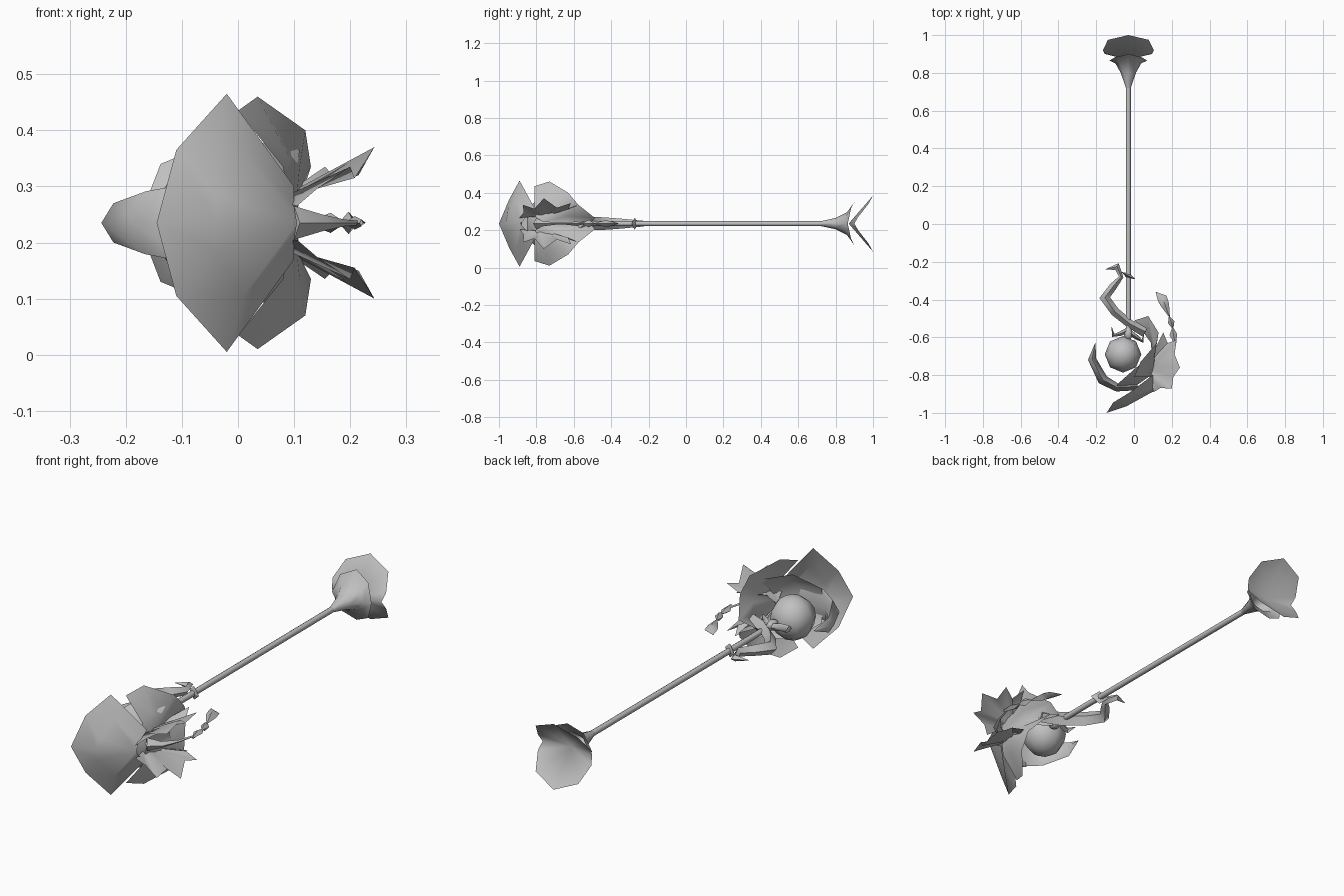
import bpy, bmesh, math
from mathutils import Vector

cube = bpy.data.objects.get("Cube")
if cube:
    bpy.data.objects.remove(cube)

MID = 0.235      # height of the symmetry plane
SHAFT_X = -0.03

grey = bpy.data.materials.new("plain grey")
grey.use_nodes = True
GREY = (0.53, 0.53, 0.53, 1)
grey.diffuse_color = GREY
grey.node_tree.nodes["Principled BSDF"].inputs["Base Color"].default_value = GREY


def finish(name, bm, angle=60, normals=False):
    bmesh.ops.remove_doubles(bm, verts=bm.verts, dist=0.0005)
    if normals:
        bmesh.ops.recalc_face_normals(bm, faces=bm.faces)
    mesh = bpy.data.meshes.new(name)
    bm.to_mesh(mesh)
    bm.free()
    mesh.materials.append(grey)
    ob = bpy.data.objects.new(name, mesh)
    bpy.context.collection.objects.link(ob)
    bpy.ops.object.select_all(action='DESELECT')
    ob.select_set(True)
    bpy.context.view_layer.objects.active = ob
    bpy.ops.object.shade_smooth_by_angle(angle=math.radians(angle))


def skin(bm, rings, closed):
    """Bridge rows of points with quads."""
    rows = [[bm.verts.new(p) for p in r] for r in rings]
    n = len(rows[0])
    for a, b in zip(rows, rows[1:]):
        for i in range(n if closed else n - 1):
            j = (i + 1) % n
            bm.faces.new((a[i], a[j], b[j], b[i]))
    return rows


def sheet(name, rings, closed=False):
    """Thin surface whose first row may collapse to a point."""
    bm = bmesh.new()
    skin(bm, rings, closed)
    bmesh.ops.dissolve_degenerate(bm, dist=0.0002, edges=bm.edges)
    finish(name, bm)


def mirrored(row):
    """Complete a half row, given from midline to edge, across the symmetry plane."""
    return ([(x, y, MID - z) for x, y, z in row[:0:-1]]
            + [(x, y, MID + z) for x, y, z in row])


def petal(name, base, inner, outer):
    root = [(base[0], base[1], MID)] * (2 * len(outer) - 1)
    sheet(name, [root, mirrored(inner), mirrored(outer)])


def horn(name, path):
    """Diamond-section tapering sweep in the symmetry plane: x, y, half width, half height."""
    bm = bmesh.new()
    rings = []
    for i, (x, y, w, h) in enumerate(path):
        a, b = path[max(i - 1, 0)], path[min(i + 1, len(path) - 1)]
        side = Vector((a[1] - b[1], b[0] - a[0], 0)).normalized() * w
        c, up = Vector((x, y, MID)), Vector((0, 0, h))
        rings.append([c + side, c + up, c - side, c - up])
    rows = skin(bm, rings, True)
    for r in (rows[0], rows[-1]):
        bm.faces.new(r)
    finish(name, bm, 60, True)


def turned(name, profile, sides=8):
    """Rings along the shaft axis: y, x radius, z radius, side setback."""
    bm = bmesh.new()
    angles = [2 * math.pi * k / sides for k in range(sides)]
    skin(bm, [[(SHAFT_X + rx * math.cos(t), y - back * math.cos(t) ** 2,
                MID + rz * math.sin(t)) for t in angles]
              for y, rx, rz, back in profile], True)
    finish(name, bm, 60, True)


# Shaft with a small knob at the head
turned("shaft", [(-0.6, .013, .013, 0), (0.74, .013, .013, 0)])
turned("head_knob", [(-0.62, .001, .001, 0), (-0.6, .02, .02, 0),
                     (-0.575, .024, .024, 0), (-0.55, .013, .013, 0)], 6)

# Flared skirt and folded blade at the foot
turned("foot_skirt", [(0.72, .013, .013, 0), (0.8, .04, .03, 0),
                      (0.86, .068, .06, .01), (0.9, .1, .115, .035)])
quarter = [(.125, .9, 0), (.135, .92, .035), (.108, .975, .105)]
upper = ([(SHAFT_X + w, y, z) for w, y, z in quarter] + [(SHAFT_X, 1.0, .15)]
         + [(SHAFT_X - w, y, z) for w, y, z in quarter[::-1]])
rim = ([(x, y, MID + z) for x, y, z in upper]
       + [(x, y, MID - z) for x, y, z in upper[-2:0:-1]])
sheet("foot_blade", [[(SHAFT_X, .87, MID)] * len(rim), rim], True)

# Orb
bm = bmesh.new()
bmesh.ops.create_uvsphere(bm, u_segments=8, v_segments=8, radius=0.097)
bmesh.ops.translate(bm, verts=bm.verts, vec=(-0.058, -0.69, MID))
finish("orb", bm)

# Large shell petals around the orb
petal("front_petal", (.105, -.885),
      [(-.04, -.965, 0), (-.04, -.955, .05), (.01, -.91, .13), (.1, -.86, .03)],
      [(-.145, -1.0, 0), (-.11, -.945, .13), (-.02, -.89, .23), (.1, -.8, .065)])
petal("back_petal", (.1, -.8),
      [(.09, -.63, 0), (.11, -.64, .04), (.115, -.66, .07), (.11, -.7, .1),
       (.09, -.75, .12), (.08, -.81, .1)],
      [(.005, -.51, 0), (.075, -.487, .03), (.13, -.575, .1), (.12, -.63, .165),
       (.035, -.73, .225), (.0, -.81, .2)])
petal("inner_petal", (.09, -.8),
      [(.0, -.86, 0), (.02, -.85, .06), (.07, -.8, .1), (.1, -.74, .07)],
      [(-.09, -.87, 0), (-.09, -.85, .08), (.0, -.77, .15), (.11, -.68, .13)])

# Frilled pair of wings on the outer side
frill = [(.105, -.89, .03), (.14, -.868, .06), (.2, -.872, .1), (.208, -.81, .08),
         (.243, -.76, .135), (.215, -.69, .085), (.225, -.615, .11), (.178, -.63, .075),
         (.155, -.575, .1)]
creases = [(.075 + .25 * (x - .1), -.76 + .3 * (y + .76), .03 + .25 * z) for x, y, z in frill]
for side, label in ((1, "upper"), (-1, "lower")):
    lift = [[(x, y, MID + side * z) for x, y, z in row] for row in (creases, frill)]
    sheet(label + "_frill", [[(.07, -.76, MID)] * len(frill)] + lift)

# Curved claws and tendrils
horn("side_claw", [(.02, -.86, .02, .08), (-.09, -.865, .022, .07), (-.165, -.825, .028, .056),
                   (-.222, -.715, .022, .035), (-.205, -.63, .001, .001)])
horn("shaft_tendril", [(.06, -.57, .03, .03), (-.02, -.53, .022, .035), (-.1, -.465, .024, .035),
                       (-.155, -.39, .028, .03), (-.11, -.33, .02, .025), (-.068, -.28, .012, .02),
                       (-.09, -.225, .02, .015), (-.15, -.24, .001, .001)])
horn("shaft_thorn", [(-.065, -.255, .001, .001), (-.03, -.275, .014, .032), (.005, -.29, .001, .001)])
horn("left_prong", [(-.03, -.57, .014, .014), (.015, -.6, .012, .018),
                    (.045, -.62, .01, .014), (.052, -.585, .001, .001)])
horn("right_prong", [(-.03, -.56, .014, .014), (-.07, -.58, .012, .018),
                     (-.11, -.59, .01, .014), (-.118, -.545, .001, .001)])
horn("flower_spike", [(.1, -.8, .02, .03), (.15, -.77, .015, .015), (.19, -.7, .006, .006),
                      (.215, -.61, .004, .004)])

# Trailing buds
horn("bud_tip", [(.115, -.36, .001, .001), (.15, -.395, .027, .012),
                 (.165, -.43, .022, .018), (.187, -.49, .003, .003)])
horn("bud_bead", [(.187, -.49, .003, .003), (.197, -.52, .018, .02), (.205, -.55, .004, .004)])
horn("bud_stem", [(.205, -.55, .004, .004), (.208, -.585, .02, .012), (.22, -.64, .003, .006)])
